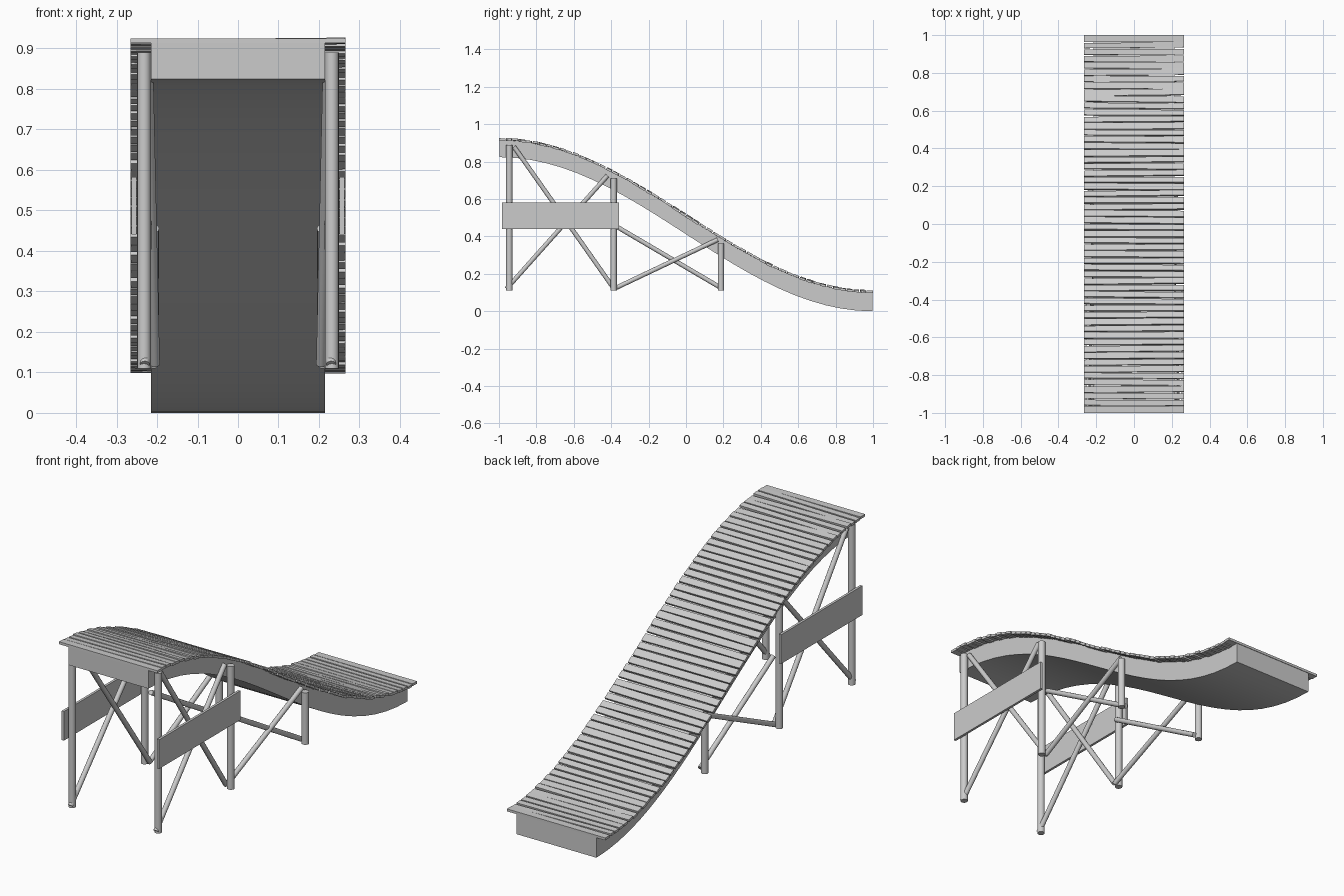
import bpy, bmesh, math, random
from mathutils import Vector, Matrix

if "Cube" in bpy.data.objects:
    bpy.data.objects.remove(bpy.data.objects["Cube"])
random.seed(4)


def finish(name, bm, smooth=False):
    bmesh.ops.recalc_face_normals(bm, faces=bm.faces)
    me = bpy.data.meshes.new(name)
    bm.to_mesh(me)
    bm.free()
    ob = bpy.data.objects.new(name, me)
    bpy.context.collection.objects.link(ob)
    if smooth:
        bpy.ops.object.select_all(action='DESELECT')
        ob.select_set(True)
        bpy.context.view_layer.objects.active = ob
        bpy.ops.object.shade_smooth_by_angle(angle=math.radians(40))
    return ob


def box(name, matrix, size):
    bm = bmesh.new()
    bmesh.ops.create_cube(bm, size=1, matrix=matrix @ Matrix.Diagonal((*size, 1)))
    return finish(name, bm)


def rod(name, a, b, r, sides=12):
    a, b = Vector(a), Vector(b)
    d = b - a
    m = Matrix.Translation((a + b) / 2) @ d.to_track_quat('Z', 'Y').to_matrix().to_4x4()
    bm = bmesh.new()
    bmesh.ops.create_cone(bm, cap_ends=True, segments=sides, radius1=r, radius2=r,
                          depth=d.length, matrix=m)
    return finish(name, bm, True)


def top(y):
    return 0.508 + 0.407 * math.cos(math.pi * (y + 1) / 2)


def bottom(y):
    return 0.412 + 0.412 * math.cos(math.pi * (y + 1) / 2)


# curved solid body under the deck
N = 24
ys = [-0.997 + 1.994 * i / N for i in range(N + 1)]
profile = [(y, top(y)) for y in ys] + [(y, bottom(y)) for y in reversed(ys)]
bm = bmesh.new()
face = bm.faces.new([bm.verts.new((-0.215, y, z)) for y, z in profile])
ext = bmesh.ops.extrude_face_region(bm, geom=[face], use_keep_orig=True)
bmesh.ops.translate(bm, vec=(0.43, 0, 0),
                    verts=[g for g in ext['geom'] if isinstance(g, bmesh.types.BMVert)])
finish("ramp_body", bm, True)

# slightly uneven deck planks following the curve
COUNT = 56
pitch = 2 / COUNT
for i in range(COUNT):
    y = -1 + pitch * (i + 0.5)
    slope = math.atan((top(y + 0.01) - top(y - 0.01)) / 0.02)
    edge = i in (0, COUNT - 1)
    yaw = 0 if edge else random.uniform(-0.012, 0.012)
    tilt = 0 if edge else random.uniform(-0.012, 0.012)
    m = (Matrix.Translation((0, y, top(y) + 0.004)) @ Matrix.Rotation(slope, 4, 'X')
         @ Matrix.Rotation(yaw, 4, 'Z') @ Matrix.Rotation(tilt, 4, 'Y'))
    width = pitch / math.cos(slope) * (0.98 if edge else random.uniform(0.74, 0.92))
    box("deck_plank", m, (0.53, width, 0.012))

# posts, diagonal braces and side boards on both sides
for s in (-1, 1):
    for y, z in ((-0.945, 0.89), (-0.387, 0.71), (0.187, 0.363)):
        rod("post", (s * 0.232, y, 0.11), (s * 0.232, y, z), 0.017, 16)
    for a, b in (((0.222, -0.92, 0.88), (0.205, -0.385, 0.12)),
                 ((0.23, -0.96, 0.12), (0.222, -0.42, 0.725)),
                 ((0.207, -0.375, 0.455), (0.208, 0.187, 0.125)),
                 ((0.208, -0.385, 0.12), (0.222, 0.17, 0.383))):
        rod("brace", (s * a[0], *a[1:]), (s * b[0], *b[1:]), 0.012)
    box("side_board", Matrix.Translation((s * 0.257, -0.67, 0.511)), (0.012, 0.625, 0.142))
